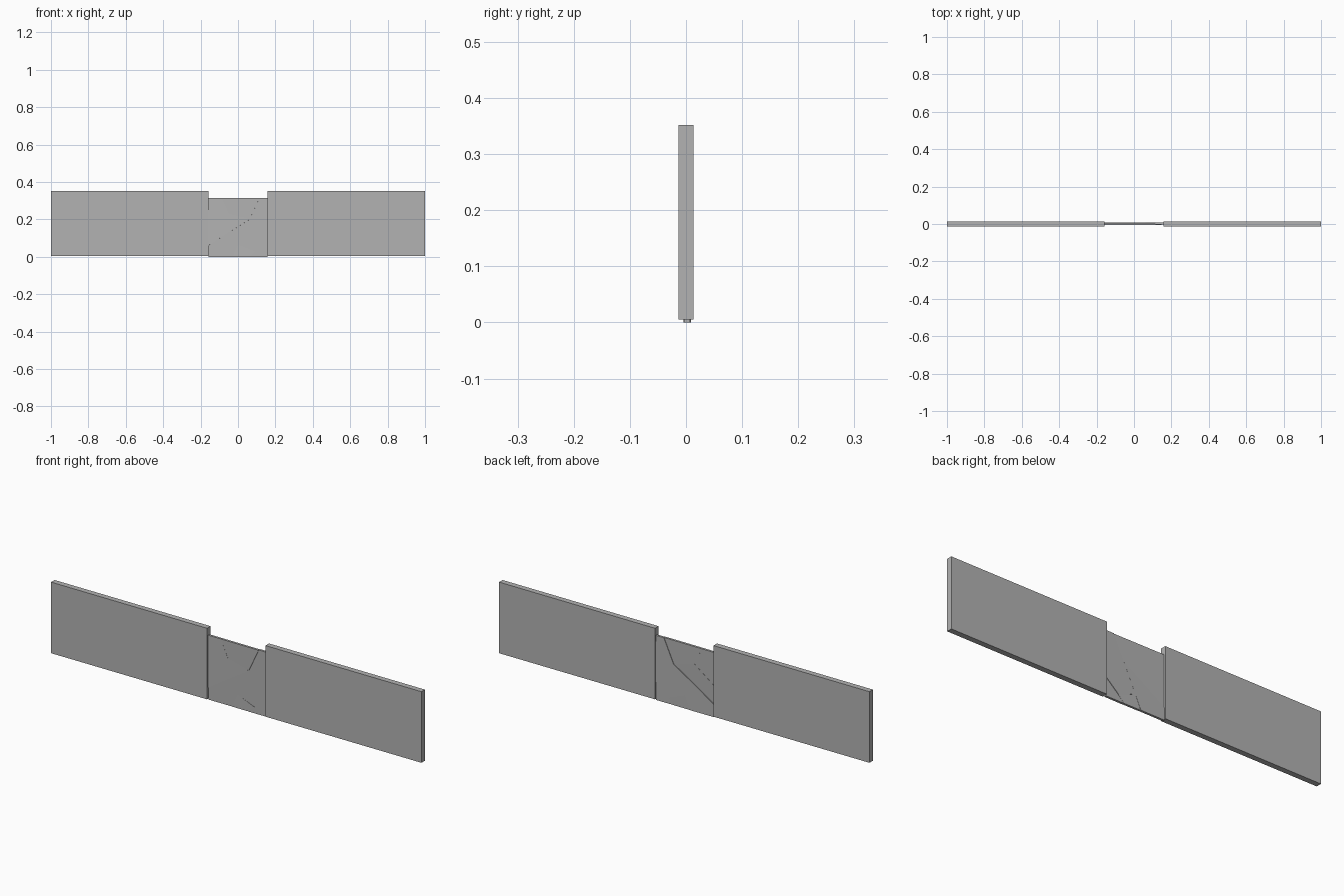
import bpy
import bmesh
import random
from mathutils import Matrix, Vector

random.seed(4)
cube = bpy.data.objects.get("Cube")
if cube:
    bpy.data.objects.remove(cube, do_unlink=True)

grey = bpy.data.materials.new("plain grey")
grey.use_nodes = True
grey.diffuse_color = (0.45, 0.45, 0.45, 1)
grey.node_tree.nodes["Principled BSDF"].inputs["Base Color"].default_value = grey.diffuse_color

HALF_GAP = 0.158
PANE_TOP = 0.315


def add_object(name, bm):
    mesh = bpy.data.meshes.new(name)
    bmesh.ops.recalc_face_normals(bm, faces=bm.faces)
    bm.to_mesh(mesh)
    bm.free()
    mesh.materials.append(grey)
    obj = bpy.data.objects.new(name, mesh)
    bpy.context.collection.objects.link(obj)
    return obj


def prism(name, outline, thickness):
    """Extrude an x-z outline along y, centred on y = 0."""
    bm = bmesh.new()
    face = bm.faces.new([bm.verts.new((x, -thickness / 2, z)) for x, z in outline])
    extruded = bmesh.ops.extrude_face_region(bm, geom=[face])["geom"]
    bmesh.ops.translate(bm, vec=(0, thickness, 0),
                        verts=[v for v in extruded if isinstance(v, bmesh.types.BMVert)])
    return add_object(name, bm)


# Solid wall panels on both sides of the opening
for side, label in ((1, "left"), (-1, "right")):
    a, b = side * HALF_GAP, side
    prism(label + "_wall_panel", [(a, 0.005), (b, 0.005), (b, 0.352), (a, 0.352)], 0.027)

# Junctions of the cracks across the broken pane
P = {
    "A": (-HALF_GAP, 0), "B": (-0.03, 0), "O": (0.06, 0), "C": (HALF_GAP, 0),
    "R": (HALF_GAP, 0.09), "D": (HALF_GAP, PANE_TOP), "E": (0.115, PANE_TOP),
    "F": (-0.09, PANE_TOP), "G": (-HALF_GAP, PANE_TOP), "I": (-HALF_GAP, 0.15),
    "H": (-HALF_GAP, 0.06), "J": (-0.05, 0.23), "K": (-0.055, 0.127),
    "L": (0.062, 0.2), "M": (0, 0.066), "N": (0.09, 0.03),
}

# Shards fitted edge to edge, each knocked slightly out of line
cells = ["GIJF", "IHKJ", "HABMLK", "FJLE", "JKL", "ELMNRD", "MBON", "NOCR"]
for i, cell in enumerate(cells):
    outline = [P[k] for k in cell]
    shard = prism(f"pane_shard_{i + 1}", outline, 0.011)
    centre = Vector((sum(x for x, z in outline), 0, sum(z for x, z in outline))) / len(cell)
    shift = Matrix.Translation((0, 0.001 + random.uniform(-0.002, 0.002), 0))
    tilt = (Matrix.Rotation(random.uniform(-0.012, 0.012), 4, "X")
            @ Matrix.Rotation(random.uniform(-0.012, 0.012), 4, "Z"))
    shard.data.transform(shift @ Matrix.Translation(centre) @ tilt @ Matrix.Translation(-centre))
